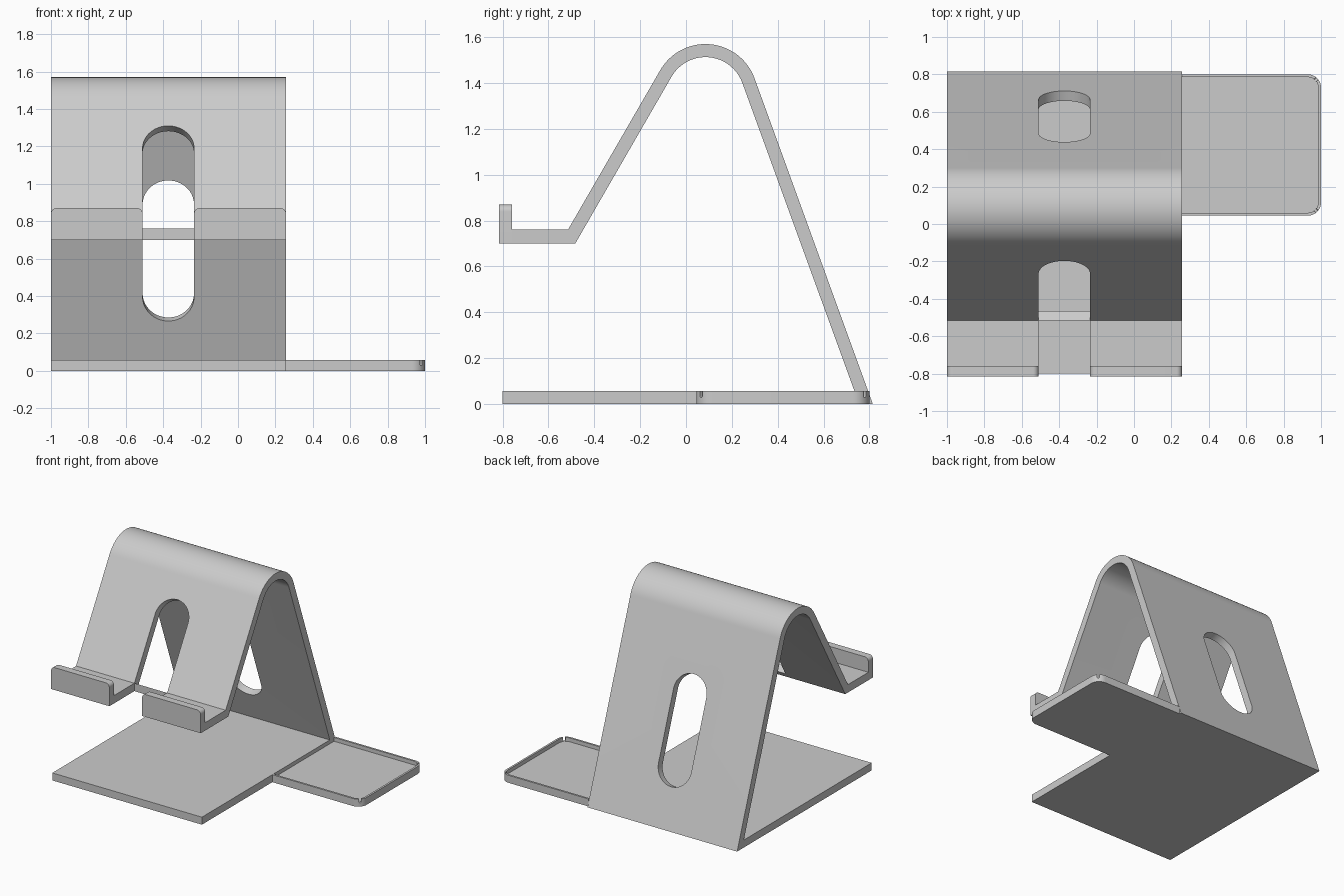
import bpy, bmesh
from math import cos, sin, radians, pi
from mathutils import Vector

if "Cube" in bpy.data.objects:
    bpy.data.objects.remove(bpy.data.objects["Cube"], do_unlink=True)

grey = bpy.data.materials.new("light_grey")
grey.use_nodes = True
grey.diffuse_color = (0.6, 0.6, 0.6, 1)
grey.node_tree.nodes["Principled BSDF"].inputs["Base Color"].default_value = (0.6, 0.6, 0.6, 1)

X, Y, Z = Vector((1, 0, 0)), Vector((0, 1, 0)), Vector((0, 0, 1))
LEFT, RIGHT = -1.0, 0.257          # stand width
THICK = 0.057
SLOT_X, SLOT_R = -0.3725, 0.1375


def arc(cx, cy, r, a0, a1, n=16):
    steps = [radians(a0 + (a1 - a0) * i / n) for i in range(n + 1)]
    return [(cx + r * cos(a), cy + r * sin(a)) for a in steps]


def prism(name, points, u, v, origin, sweep):
    """Extrude a 2D outline lying in the u, v plane along sweep."""
    bm = bmesh.new()
    face = bm.faces.new([bm.verts.new(origin + u * a + v * b) for a, b in points])
    top = bmesh.ops.extrude_face_region(bm, geom=[face])["geom"]
    bmesh.ops.translate(bm, vec=sweep, verts=[g for g in top if isinstance(g, bmesh.types.BMVert)])
    bmesh.ops.recalc_face_normals(bm, faces=bm.faces)
    mesh = bpy.data.meshes.new(name)
    bm.to_mesh(mesh)
    bm.free()
    mesh.materials.append(grey)
    obj = bpy.data.objects.new(name, mesh)
    bpy.context.collection.objects.link(obj)
    return obj


def activate(obj):
    bpy.ops.object.select_all(action='DESELECT')
    obj.select_set(True)
    bpy.context.view_layer.objects.active = obj


def combine(obj, tool, operation):
    mod = obj.modifiers.new("combine", 'BOOLEAN')
    mod.operation, mod.object, mod.solver = operation, tool, 'EXACT'
    activate(obj)
    bpy.ops.object.modifier_apply(modifier=mod.name)
    bpy.data.objects.remove(tool, do_unlink=True)


def rect(x0, x1, y0, y1):
    return [(x0, y0), (x1, y0), (x1, y1), (x0, y1)]


# Stand: base, leaning back, rounded top, front rest and shelf as one bent sheet
R = 0.228
bend = (0.085, 1.57 - R)
outline = [(-0.8, 0), (0.815, 0)]
outline += arc(*bend, R, 20, 150, 40)
outline += [(-0.515, 0.76), (-0.815, 0.76), (-0.815, 0.70), (-0.483, 0.70)]
outline += arc(*bend, R - THICK, 150, 20, 40)
outline += [(0.7345, THICK), (-0.8, THICK)]
stand = prism("stand", outline, Y, Z, X * LEFT, X * (RIGHT - LEFT))

# Cable opening in the front rest, square at the shelf and round at the top
up = Vector((0, cos(radians(60)), sin(radians(60))))
out = Vector((0, -up.z, up.y))
opening = [(-SLOT_R, 0), (SLOT_R, 0)] + arc(0, 0.4975, SLOT_R, 0, 180, 32)
foot = Vector((SLOT_X, -0.515, 0.76))
combine(stand, prism("rest_cutter", opening, X, up, foot + out * 0.03, out * -0.12), 'DIFFERENCE')

# Shelf gap in line with the opening
gap = rect(-SLOT_R, SLOT_R, -0.9, -0.515)
combine(stand, prism("shelf_cutter", gap, X, Y, Vector((SLOT_X, 0, 0.6)), Z * 0.3), 'DIFFERENCE')

# Long round-ended opening in the back
up = Vector((0, -sin(radians(20)), cos(radians(20))))
out = Vector((0, up.z, -up.y))
half = 0.4 - SLOT_R
opening = arc(0, half, SLOT_R, 0, 180, 32) + arc(0, -half, SLOT_R, 180, 360, 32)
middle = Vector((SLOT_X, 0.574, 0.661))
combine(stand, prism("back_cutter", opening, X, up, middle + out * 0.03, out * -0.12), 'DIFFERENCE')

# Two shelf lips with rounded top corners
c = 0.03
for x0, x1 in ((LEFT, SLOT_X - SLOT_R), (SLOT_X + SLOT_R, RIGHT)):
    lip = [(x0, 0.70), (x1, 0.70)] + arc(x1 - c, 0.87 - c, c, 0, 90, 8) + arc(x0 + c, 0.87 - c, c, 90, 180, 8)
    combine(stand, prism("lip", lip, X, Z, Y * -0.815, Y * 0.055), 'UNION')


# Side tray with a shallow recess and a slit at each outer corner
def tray_outline(inset):
    r, x, y0, y1 = 0.07 - inset, 1 - inset, 0.045 + inset, 0.8 - inset
    return ([(RIGHT, y1), (RIGHT, y0)] + arc(x - r, y0 + r, r, -90, 0, 12)
            + arc(x - r, y1 - r, r, 0, 90, 12))


tray = prism("side_tray", tray_outline(0), X, Y, Vector(), Z * THICK)
recess = prism("recess_cutter", tray_outline(0.015), X, Y, Z * 0.028, Z * 0.1)
combine(tray, recess, 'DIFFERENCE')
w = 0.008
slit = [(w, 0.1)] + [(-w, 0.1)] + arc(0, 0.036, w, 180, 360, 8)
for y, s in ((0.0655, -1), (0.7795, 1)):
    along = Vector((1, s, 0)).normalized()
    across = Vector((-s, 1, 0)).normalized()
    start = Vector((0.9795, y, 0)) - along * 0.03
    combine(tray, prism("slit_cutter", slit, across, Z, start, along * 0.06), 'DIFFERENCE')

for obj in (stand, tray):
    activate(obj)
    bpy.ops.object.shade_smooth_by_angle(angle=radians(30))
